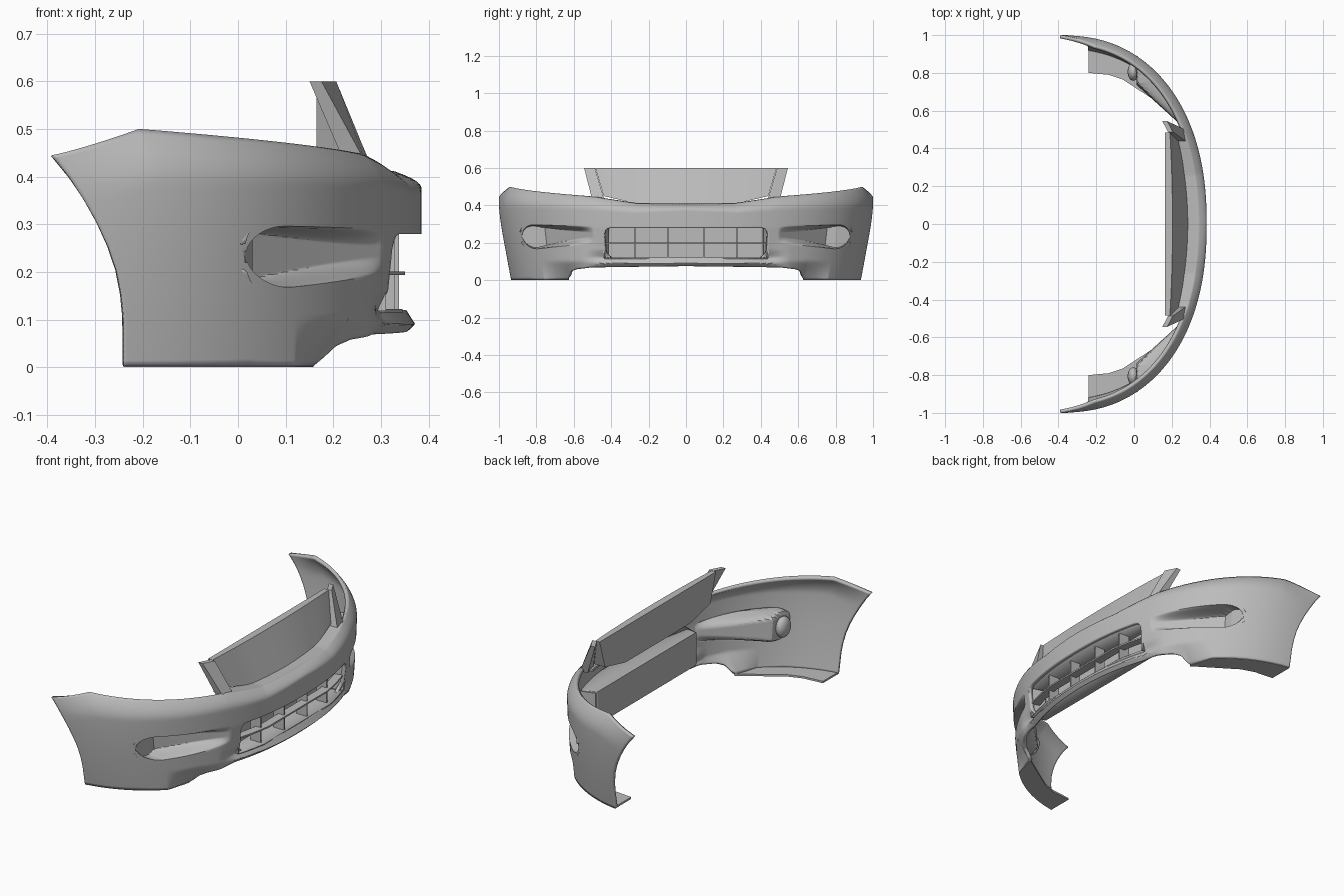
import bpy, bmesh, math

cube = bpy.data.objects.get("Cube")
if cube:
    bpy.data.objects.remove(cube)

grey = bpy.data.materials.new("primer grey")
grey.use_nodes = True
grey.diffuse_color = (0.5, 0.5, 0.5, 1)
bsdf = next(n for n in grey.node_tree.nodes if n.type == 'BSDF_PRINCIPLED')
bsdf.inputs["Base Color"].default_value = grey.diffuse_color
bsdf.inputs["Roughness"].default_value = 0.6


def clamp(a):
    return max(0.0, min(1.0, a))


def smooth(a):
    a = clamp(a)
    return a * a * (3 - 2 * a)


def interp(x, pts):
    for (x0, y0), (x1, y1) in zip(pts, pts[1:]):
        if x <= x1:
            return y0 + (y1 - y0) * clamp((x - x0) / (x1 - x0))
    return pts[-1][1]


def finish(name, bm, thick=0, offset=-1):
    me = bpy.data.meshes.new(name)
    bm.to_mesh(me)
    bm.free()
    me.materials.append(grey)
    ob = bpy.data.objects.new(name, me)
    bpy.context.collection.objects.link(ob)
    if thick:
        mod = ob.modifiers.new("thickness", 'SOLIDIFY')
        mod.thickness, mod.offset = thick, offset
    bpy.ops.object.select_all(action='DESELECT')
    ob.select_set(True)
    bpy.context.view_layer.objects.active = ob
    bpy.ops.object.shade_smooth_by_angle(angle=math.radians(35))


def loft(name, sections, thick=0, offset=-1, closed=False, keep=None):
    """Skin a row of sections; closed sections also get end caps."""
    bm = bmesh.new()
    rows = [[bm.verts.new(p) for p in s] for s in sections]
    n = len(rows[0])
    for i, (a, b) in enumerate(zip(rows, rows[1:])):
        for j in range(n if closed else n - 1):
            if keep is None or keep(i, j):
                k = (j + 1) % n
                bm.faces.new((a[j], b[j], b[k], a[k]))
    if closed:
        bm.faces.new(rows[0])
        bm.faces.new(rows[-1][::-1])
        bmesh.ops.recalc_face_normals(bm, faces=bm.faces)
    bmesh.ops.delete(bm, geom=[v for v in bm.verts if not v.link_faces], context='VERTS')
    finish(name, bm, thick, offset)


# Plan curve, edge heights and wheel arch of the bumper
N, HALF = 160, 42
EDGE = HALF / N
POWER = .889
FOOT = .437
ARCH = [(0, -.24), (.1, -.24), (.15, -.245), (.2, -.255), (.25, -.272),
        (.3, -.295), (.35, -.323), (.4, -.355), (.445, -.39)]
TOP = [(0, .41), (.147, .412), (.31, .447), (.37, .453), (.868, .5), (1, .445)]
BOTTOM = [(0, .075), (.325, .068), (.392, .058), (.418, .045), (FOOT, .002), (1, .002)]
LIP = [(.07, .035), (.09, .013), (.12, .032), (.16, .012), (.28, 0)]
ROLL = [(0, .055), (.15, .05), (.868, .04), (1, 0)]
ROLL_HEIGHT = [(0, .035), (.3, .07), (.868, .11), (1, .11)]


def plan(t):
    a = t * math.pi / 2
    return -.39 + .775 * max(0, math.cos(a)) ** POWER, math.sin(a) ** POWER


def trim(t, x_end):
    """Squeeze the rear half of the curve so that it stops at the wheel arch."""
    end = math.acos(clamp((x_end + .39) / .775) ** (1 / POWER)) * 2 / math.pi
    return t if t < .5 else .5 + (t - .5) * (end - .5) / .5


def fog_outline(s):
    """Centre height and half height of the horn-shaped fog lamp pocket."""
    k = clamp((s - .5) / .3)
    h = .064 * (.7 + .3 * k)
    if s > .808:
        h = .064 * math.sqrt(max(.03, 1 - ((s - .808) / .068) ** 2)) + max(0, s - .876) * .5
    return .232 + .012 * (1 - k), h, k


def surface(ts, zone, f):
    """Point on the skin; zone 0 below, 1 beside, 2 above the openings."""
    t = abs(ts)
    zt, zb = interp(t, TOP), interp(t, BOTTOM)
    s_fog = plan(trim(t, -.267))[1] * .985
    mid, h, k = fog_outline(s_fog)
    corner = interp(t, [(EDGE - .025, 1), (EDGE - .012, .93), (EDGE - .004, .8), (EDGE, .6)])
    side = smooth((t - EDGE) / .04)
    lo = (.2 - .08 * corner) * (1 - side) + (mid - h) * side
    hi = (.2 + .08 * corner) * (1 - side) + (mid + h) * side
    keys = [zb, lo, hi, zt]
    z = keys[zone] + (keys[zone + 1] - keys[zone]) * f
    x, s = plan(trim(t, interp(.445 * clamp((z - zb) / (zt - zb)), ARCH)))
    s *= 1 - .055 * clamp((.4 - z) / .4) ** 1.5
    # Lower lip, tucked foot and rolled top edge
    x -= interp(z, LIP) * (1 - smooth((t - EDGE) / .1))
    x -= .07 * clamp((.1 - z) / .1) * clamp(1 - abs(t - FOOT) / .15)
    roll = interp(t, ROLL) * clamp((z - zt) / interp(t, ROLL_HEIGHT) + 1) ** 2
    a = t * math.pi / 2
    x -= roll * math.cos(a)
    s -= roll * math.sin(a)
    # Fog lamp pocket between the middle rows
    if zone == 1 and .5 < s_fog < .876:
        floor = .03 + .27 * (1 - clamp((s_fog - .5) / .25)) - .2 * max(0, s_fog - .8)
        wall = smooth(min(f, 1 - f) / (.05 + .35 * (1 - k)))
        x += (min(x, floor) - x) * wall
    return x, math.copysign(max(0, s), ts), z


# Bumper skin with the grille opening left out
ROWS = [(0, j / 14) for j in range(14)] + [(1, j / 40) for j in range(40)] + [(2, j / 20) for j in range(21)]
loft("bumper_skin", [[surface(i / N, *r) for r in ROWS] for i in range(-N, N + 1)],
     thick=.018, keep=lambda i, j: not (abs(i - N + .5) < HALF and 14 <= j < 54))

# Shelf behind the upper lip
shelf = []
for i in range(-50, 51):
    x, y, z = surface(i / N, 2, 1)
    shelf.append([(x, y, z), (x - .06, y, z), (x - .06, y, z - .012), (x, y, z - .012)])
loft("upper_shelf", shelf, closed=True)

# Radiator panel: flat back, nearly straight top, bowed foot
panel = []
for i in range(-20, 21):
    k = i / 20
    yb, yt = .44 * k, .485 * k
    zb = .41 + .04 * clamp((abs(yb) - .27) / .17)
    panel.append([(.165, yb, zb), (.285 - .05 * k * k, yb, zb),
                  (.204 - .014 * k * k, yt, .6), (.165, yt, .6)])
loft("radiator_panel", panel, closed=True)

# Grille duct with closed back, and the horizontal slat
duct, slat = [], []
BACK = .235
for i in range(-HALF, HALF + 1):
    x, y, z = surface(i / N, 1, .5)
    duct.append([(min(x - .012, .345), y, .118), (BACK, y * .95, .118),
                 (BACK, y * .95, .286), (x - .012, y, .286)])
    x = min(x - .012, .35)
    slat.append([(x - .045, y, .193), (x, y, .193), (x, y, .201), (x - .045, y, .201)])
loft("grille_duct", duct, thick=.008, offset=0)
loft("grille_slat", slat, closed=True)

# Vertical grille bars
for n, y in enumerate((-.275, -.095, .095, .275)):
    xf = .338 if abs(y) < .2 else .328
    ring = [(xf - .06, .115), (xf, .115), (xf, .285), (xf - .06, .285)]
    loft(f"grille_bar_{n + 1}", [[(x, y + d, z) for x, z in ring] for d in (-.004, .004)], closed=True)

INNER_X = [(FOOT, .155), (.6, .04), (.75, -.06), (.9, -.17), (1, -.24)]
INNER_Y = [(FOOT, .625), (.6, .7), (.75, .765), (.85, .79), (1, .8)]
for label, m in (("left", 1), ("right", -1)):
    # Duct side wall
    x, y, z = surface(EDGE, 1, .5)
    wall = [(x - .008, y, .118), (BACK, y * .95, .118), (BACK, y * .95, .286), (x - .008, y, .286)]
    loft(f"duct_wall_{label}", [[(p, m * (q + d), r) for p, q, r in wall] for d in (0, .008)], closed=True)

    # Slanted post beside the panel
    foot = [(.225, .5), (.27, .5), (.278, .435), (.235, .435)]
    head = [(.15, .545), (.175, .545), (.206, .487), (.18, .487)]
    loft(f"panel_post_{label}", [[(x, m * y, .425) for x, y in foot],
                                 [(x, m * y, .6) for x, y in head]], closed=True)

    # Floor flange under the corner
    flange = []
    for i in range(math.ceil(FOOT * N), N + 1):
        t = i / N
        x, y, z = surface(m * t, 0, 0)
        xi, yi = interp(t, INNER_X), m * interp(t, INNER_Y)
        flange.append([(x, y, 0), (xi, yi, 0), (xi, yi, .01), (x, y, .01)])
    loft(f"floor_flange_{label}", flange, closed=True)

    # Rounded fog lamp housing behind the recess
    bm = bmesh.new()
    bmesh.ops.create_uvsphere(bm, u_segments=24, v_segments=16, radius=1)
    bmesh.ops.scale(bm, vec=(.03, .048, .054), verts=bm.verts)
    bmesh.ops.translate(bm, vec=(-.004, m * .806, .232), verts=bm.verts)
    finish(f"fog_lamp_housing_{label}", bm)
